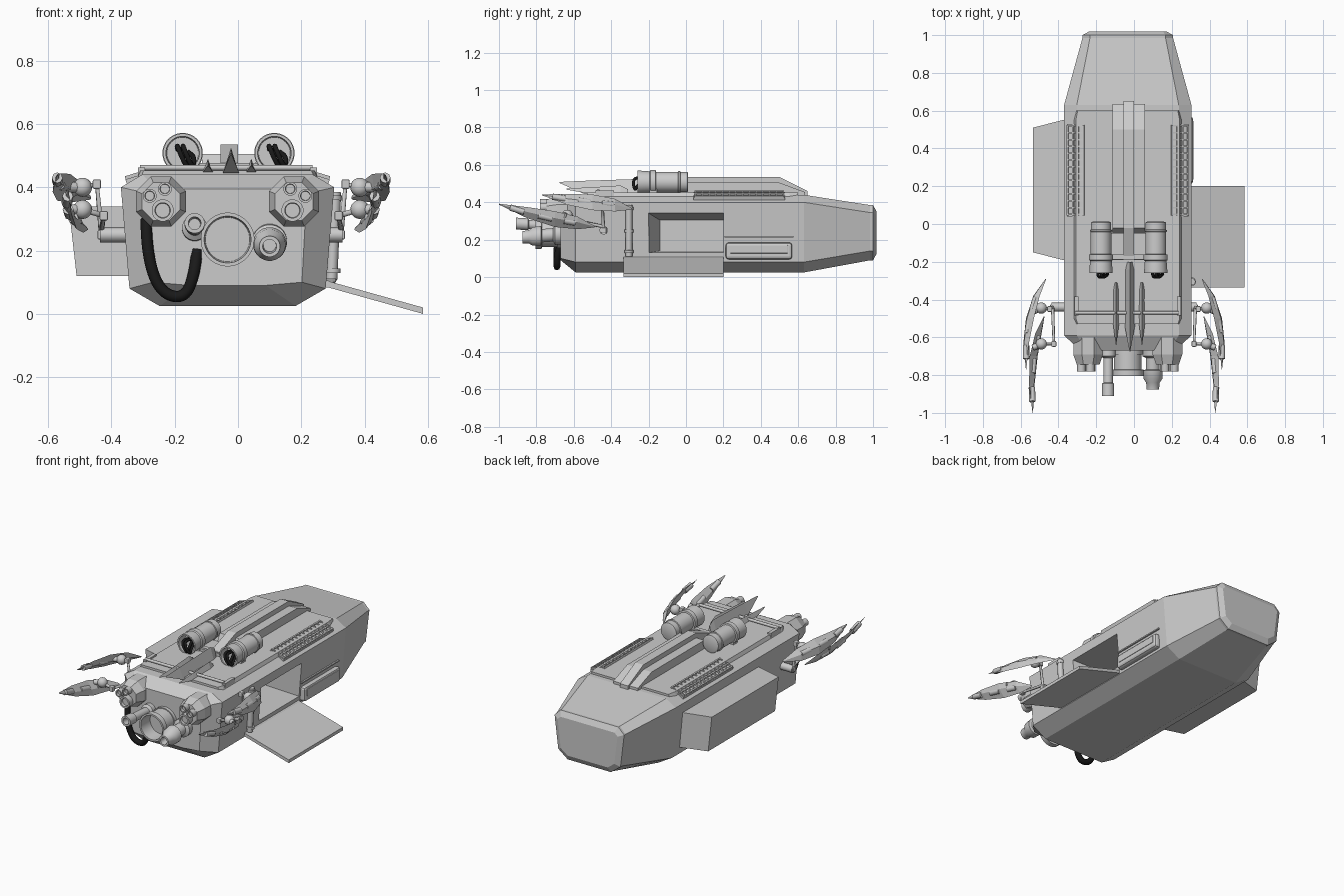
import bpy, bmesh, math
from mathutils import Vector, Matrix

if "Cube" in bpy.data.objects:
    bpy.data.objects.remove(bpy.data.objects["Cube"])

CX = -0.033  # hull centre line
black = bpy.data.materials.new("black_rubber")
black.diffuse_color = (0.01, 0.01, 0.01, 1)
black.use_nodes = True
black.node_tree.nodes["Principled BSDF"].inputs["Base Color"].default_value = black.diffuse_color


def finish(name, bm, smooth=False):
    bmesh.ops.recalc_face_normals(bm, faces=bm.faces)
    me = bpy.data.meshes.new(name)
    bm.to_mesh(me)
    bm.free()
    ob = bpy.data.objects.new(name, me)
    bpy.context.collection.objects.link(ob)
    if smooth:
        bpy.ops.object.select_all(action='DESELECT')
        ob.select_set(True)
        bpy.context.view_layer.objects.active = ob
        bpy.ops.object.shade_smooth_by_angle(angle=math.radians(35))
    return ob


def loft(name, rings, smooth=False):
    bm = bmesh.new()
    vs = [[bm.verts.new(p) for p in r] for r in rings]
    n = len(rings[0])
    for a, b in zip(vs, vs[1:]):
        for i in range(n):
            bm.faces.new((a[i], a[(i + 1) % n], b[(i + 1) % n], b[i]))
    bm.faces.new(vs[0])
    bm.faces.new(vs[-1])
    return finish(name, bm, smooth)


def lathe(name, x, z, prof, seg=24, tilt=0.0):
    # turned part along y; prof = (y, radius)
    y0 = prof[0][0]
    return loft(name, [[(x + r * math.cos(t), y, z + tilt * (y - y0) + r * math.sin(t))
                        for t in [2 * math.pi * (i + .5) / seg for i in range(seg)]]
                       for y, r in prof], smooth=seg > 10)


def add_box(bm, c, s, m=Matrix()):
    bmesh.ops.create_cube(bm, size=1, matrix=m @ Matrix.Translation(c) @ Matrix.Diagonal((*s, 1)))


def box(name, c, s, bevel=0):
    bm = bmesh.new()
    add_box(bm, c, s)
    if bevel:
        bmesh.ops.bevel(bm, geom=bm.edges[:], offset=bevel, segments=2, affect='EDGES', profile=.5)
    return finish(name, bm)


def rod(name, pts, r, mat=None, spline='POLY', cyclic=False):
    cu = bpy.data.curves.new(name, 'CURVE')
    cu.dimensions = '3D'
    cu.bevel_depth, cu.bevel_resolution, cu.use_fill_caps = r, 2, True
    sp = cu.splines.new(spline)
    sp.points.add(len(pts) - 1)
    for p, q in zip(sp.points, pts):
        p.co = (*q, 1)
    sp.use_cyclic_u = cyclic
    if spline == 'NURBS':
        sp.order_u, sp.use_endpoint_u, sp.resolution_u = 3, True, 8
    tmp = bpy.data.objects.new(name + "_curve", cu)
    bpy.context.collection.objects.link(tmp)
    dg = bpy.context.evaluated_depsgraph_get()
    me = bpy.data.meshes.new_from_object(tmp.evaluated_get(dg))
    bpy.data.objects.remove(tmp)
    ob = bpy.data.objects.new(name, me)
    bpy.context.collection.objects.link(ob)
    if mat:
        me.materials.clear()
        me.materials.append(mat)
    return ob


def section(y, half):
    return [(CX + x, y, z) for x, z in half] + [(CX - x, y, z) for x, z in reversed(half)]


# hull, with a recessed cabin opening on the right side
full = [(.215, .025), (.31, .08), (.337, .40), (.27, .44)]
rear = [(.15, .09), (.215, .14), (.24, .345), (.2, .385)]
hull = loft("hull", [
    section(-.67, [(.12, .09), (.235, .10), (.25, .38), (.22, .395)]),
    section(-.59, full), section(.63, full), section(.985, rear)])
cut = loft("cabin_cutter", [[(x, a, c), (x, .2, c), (x, .2, d), (x, a, d)]
                            for x, a, c, d in ((.02, -.14, .14, .305), (.32, -.205, .13, .345))])
md = hull.modifiers.new("opening", 'BOOLEAN')
md.object, md.solver = cut, 'EXACT'
dg = bpy.context.evaluated_depsgraph_get()
hull_mesh = bpy.data.meshes.new_from_object(hull.evaluated_get(dg))
hull.modifiers.clear()
hull.data = hull_mesh
bpy.data.objects.remove(cut)

# rear window: rim, segmented frame and glass
bm = bmesh.new()
f = bm.faces.new([bm.verts.new(p) for p in section(.985, rear)])
back = bmesh.ops.extrude_face_region(bm, geom=[f])['geom']
bmesh.ops.translate(bm, vec=(0, .015, 0), verts=[v for v in back if isinstance(v, bmesh.types.BMVert)])
glass = [g for g in back if isinstance(g, bmesh.types.BMFace)]
bmesh.ops.inset_region(bm, faces=glass, thickness=.035, depth=-.018)
finish("rear_window_rim", bm)
ring = [Vector((CX + (p[0] - CX) * .9, .992, .24 + (p[2] - .24) * .88)) for p in section(0, rear)]
for i in range(8):
    a, b = ring[i], ring[(i + 1) % 8]
    rod("rear_window_frame", [a.lerp(b, .06), a.lerp(b, .94)], .008)

# left side storage bay
loft("side_bay", [[(x, a, z0), (x2, a2, z0), (x2, b2, z0), (x, b, z0)] for x, a, b, x2, a2, b2, z0 in
                  ((-.51, -.15, .51, -.34, -.2, .56, .12), (-.535, -.15, .51, -.34, -.2, .56, .34))])

# fold-down side door with hinge, post and side pod
loft("side_door", [[(.28, y, .105), (.585, y, .02), (.585, y, 0), (.28, y, .085)] for y in (-.335, .2)])
rod("door_hinge", [(.28, -.335, .095), (.28, .2, .095)], .012)
lathe_post = rod("door_post", [(.296, -.305, .11), (.308, -.305, .385)], .018)
for z in (.13, .24, .36):
    rod("post_collar", [(.297 + z * .02, -.305, z), (.298 + z * .02, -.305, z + .015)], .024)
box("side_pod", (.288, .39, .14), (.05, .355, .09), .015)
box("side_pod_lid", (.312, .39, .15), (.008, .31, .045), .003)
box("side_step", (CX + .325, .39, .215), (.012, .37, .008))

# roof deck and spine
loft("roof_deck", [section(y, [(.285 - i, .43), (.275 - i, .453)]) for y, i in ((-.53, .01), (-.5, 0), (.55, 0), (.6, .01))])


def spine(name, hw, prof):
    loft(name, [[(-.028 - hw, y, z), (-.028 + hw, y, z)] for y, z in prof] and
         [[(-.028 + s * hw, y, z) for y, z in prof] for s in (-1, 1)])


spine("spine_base", .085, [(-.05, .44), (-.02, .505), (.5, .505), (.635, .455), (.635, .43)])
spine("spine_ridge", .028, [(-.19, .44), (-.19, .47), (-.02, .535), (.5, .535), (.65, .46), (.65, .43)])
box("spine_foot", (-.028, -.12, .455), (.25, .14, .025))
box("canister_strap", (-.028, -.175, .465), (.3, .025, .025))

# roof grilles
for s in (-1, 1):
    bm = bmesh.new()
    m = Matrix.Translation((CX + s * .272, .285, .43)) @ Matrix.Rotation(s * .3, 4, 'Y')
    add_box(bm, (0, 0, 0), (.1, .49, .02), m)
    for i in range(4):
        add_box(bm, (-.045 + .03 * i, 0, .014), (.008, .48, .012), m)
    for i in range(14):
        add_box(bm, (0, -.234 + .036 * i, .014), (.09, .008, .012), m)
    finish("roof_grille", bm)

# roof canisters with hanging cables
for x in (-.175, .115):
    lathe("canister", x, .508, [(.012, .045), (.008, .054), (-.03, .054), (-.032, .059), (-.04, .059),
                               (-.042, .055), (-.16, .055), (-.162, .064), (-.19, .064), (-.195, .058),
                               (-.25, .062), (-.26, .062), (-.26, .053), (-.2, .05)], 28)
    for k in (0, .018):
        rod("canister_cable", [(x - .015 + k, -.2, .52), (x - .02 + k, -.27, .54), (x - .005 + k, -.285, .5),
                               (x + .015 + k, -.27, .46), (x + .02 + k, -.26, .5), (x + k, -.2, .51)],
            .008, black, 'NURBS')
    box("canister_clamp", (x, -.175, .455), (.09, .04, .03))

# nose spikes and cross bar
for x, y0, y1, z in ((-.095, -.31, -.64, .49), (-.022, -.2, -.675, .525), (.042, -.31, -.64, .49)):
    w = .026 if z > .5 else .018
    loft("nose_spike", [[(x - a * w, y, b), (x + a * w, y, b), (x, y, t)] for y, a, b, t in
                        ((y0, .6, .44, z - .02), (y0 - .04, 1, .44, z), (y1 + .13, 1, .445, z - .01),
                         (y1, .08, z - .022, z - .016))])
rod("cross_bar", [(-.31, -.47, .462), (.235, -.47, .462)], .009)
for s in (-1, 1):
    box("cross_bar_end", (CX + s * .272, -.435, .445), (.022, .1, .035))

# sensor clusters on the nose
for s in (-1, 1):
    x = CX + s * .21
    lathe("sensor_housing", x, .355, [(-.56, .06), (-.6, .085), (-.69, .085), (-.745, .065)], 8)
    for dx, dz, r in ((-.005, -.028, .035), (-.012, .04, .022), (.036, .018, .022)):
        lathe("sensor_lens", x - s * dx * -1, .355 + dz,
              [(-.68, r), (-.78, r), (-.78, r * .7), (-.765, r * .65)], 16)
lathe("main_port", -.033, .235, [(-.6, .08), (-.69, .08), (-.69, .074), (-.77, .074), (-.772, .085),
                                (-.805, .085), (-.805, .074), (-.72, .07)], 32)
lathe("thin_barrel", -.137, .265, [(-.6, .04), (-.7, .04), (-.71, .025), (-.84, .025), (-.845, .032),
                                  (-.91, .032), (-.91, .02), (-.86, .018)], 20, -.07)
lathe("thick_barrel", .1, .235, [(-.6, .055), (-.7, .055), (-.71, .036), (-.77, .036), (-.775, .053),
                                (-.82, .05), (-.84, .036), (-.875, .033), (-.875, .022), (-.83, .02)], 24, .08)
rod("nose_cable", [(-.29, -.66, .3), (-.29, -.69, .2), (-.25, -.69, .07), (-.17, -.69, .045),
                   (-.135, -.69, .13), (-.13, -.66, .2)], .018, black, 'NURBS')

# clawed arms, two blades on each side
upper = [(.36, -.29, .365), (.41, -.38, .385), (.445, -.5, .40), (.465, -.63, .415), (.465, -.77, .44)]
lower = [(.37, -.49, .27), (.40, -.58, .29), (.425, -.7, .31), (.435, -.85, .345), (.43, -1.0, .39)]
size = [.1, .8, 1, .7, .06]
for s in (-1, 1):
    def P(x, y, z):
        return (x if s > 0 else -.106 - x, y, z)
    for name, path, lean in (("upper", upper, -.5), ("lower", lower, .5)):
        rings = []
        for (x, y, z), k in zip(path, size):
            h, w = .042 * k, .016 * k
            rings.append([P(x + lean * h, y, z + h), P(x + w, y, z + w * .3), P(x - lean * h, y, z - h),
                          P(x - w, y, z - w * .3)])
        loft(name + "_claw", rings)
        # raised plates along the blade
        for a, b in zip(path[1:], path[2:]):
            A, B = Vector(P(*a)), Vector(P(*b))
            rod(name + "_claw_plate", [A.lerp(B, .1), A.lerp(B, .6)], .017)
    for y, z in ((-.445, .40), (-.635, .33)):
        bm = bmesh.new()
        bmesh.ops.create_uvsphere(bm, u_segments=16, v_segments=10, radius=.03,
                                  matrix=Matrix.Translation(P(.385, y, z)))
        finish("claw_ball_joint", bm, True)
        rod("claw_pin", [P(.385, y, z), P(.43, y - .02, z)], .016)
    root = (CX + s * .32, -.44, .25)
    rod("arm_mount", [root, P(.33, -.44, .25)], .024)
    rod("upper_arm", [P(.325, -.44, .25), P(.34, -.45, .41), P(.385, -.445, .40)], .009)
    rod("lower_arm", [P(.325, -.44, .27), P(.318, -.635, .31), P(.385, -.635, .33)], .009)
    for p in ((.325, -.44, .25), (.34, -.45, .41), (.318, -.635, .31)):
        box("arm_knuckle", P(*p), (.026, .03, .03), .005)
